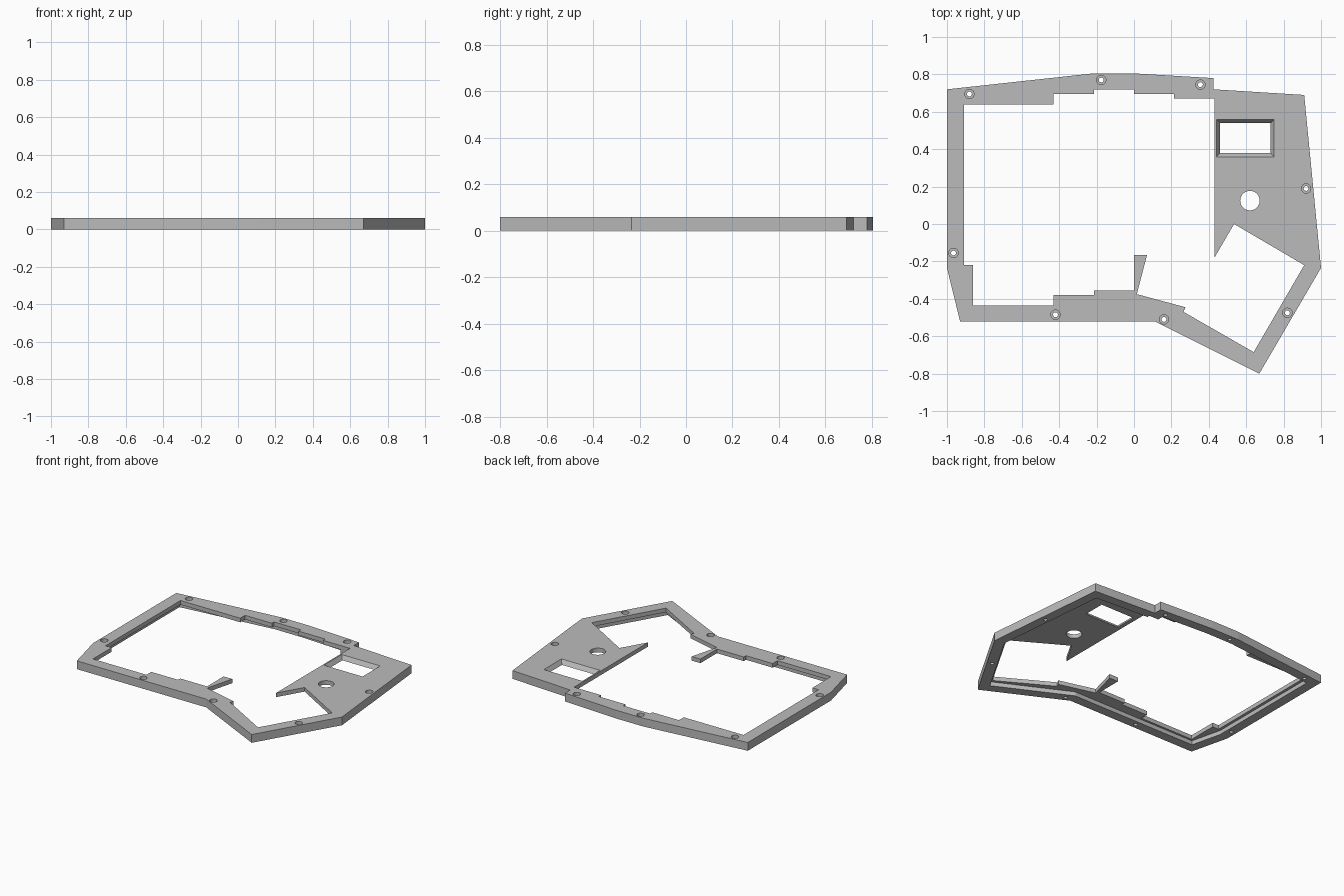
import bpy, bmesh, math
from mathutils import Vector

if "Cube" in bpy.data.objects:
    bpy.data.objects.remove(bpy.data.objects["Cube"])

HEIGHT = 0.06
PLATE_UNDERSIDE = 0.03
RIM_WIDTH = 0.07

OUTLINE = [(-1, .72), (-.22, .805), (0, .805), (.425, .78), (.425, .72), (.91, .69),
           (1, -.235), (.67, -.8), (.11, -.52), (-.93, -.52), (-1, -.235)]

# Stepped opening for the keys, with a narrow tongue and a pointed bay
OPENING = [(-.91, .64), (-.43, .64), (-.43, .695), (-.215, .695), (-.215, .72), (0, .72),
           (0, .695), (.215, .695), (.215, .67), (.43, .67), (.43, -.18), (.535, 0),
           (.91, -.22), (.64, -.685), (.265, -.47), (.275, -.445), (.015, -.375),
           (.07, -.165), (0, -.165), (0, -.355), (-.215, -.355), (-.215, -.38),
           (-.43, -.38), (-.43, -.435), (-.86, -.435), (-.86, -.22), (-.91, -.22)]

SCREWS = [(-.88, .695), (-.175, .77), (.355, .745), (.92, .19),
          (.82, -.475), (.16, -.51), (-.42, -.485), (-.965, -.155)]


def material(name, value):
    mat = bpy.data.materials.new(name)
    mat.use_nodes = True
    colour = (value, value, value, 1)
    mat.diffuse_color = colour
    mat.node_tree.nodes["Principled BSDF"].inputs["Base Color"].default_value = colour
    return mat


def loft(name, bottom, top, low, high):
    """Closed solid between two outlines with the same number of points."""
    bm = bmesh.new()
    a = [bm.verts.new((x, y, low)) for x, y in bottom]
    b = [bm.verts.new((x, y, high)) for x, y in top]
    bm.faces.new(a)
    bm.faces.new(b)
    for i in range(len(a)):
        j = (i + 1) % len(a)
        bm.faces.new((a[i], a[j], b[j], b[i]))
    bmesh.ops.recalc_face_normals(bm, faces=bm.faces)
    mesh = bpy.data.meshes.new(name)
    bm.to_mesh(mesh)
    bm.free()
    obj = bpy.data.objects.new(name, mesh)
    bpy.context.collection.objects.link(obj)
    return obj


def inset(points, distance):
    """Mitred inward offset of a clockwise outline."""
    pts = [Vector(p) for p in points]
    result = []
    for i, p in enumerate(pts):
        d1 = (p - pts[i - 1]).normalized()
        d2 = (pts[(i + 1) % len(pts)] - p).normalized()
        n1, n2 = Vector((d1.y, -d1.x)), Vector((d2.y, -d2.x))
        result.append(p + (n1 + n2) * distance / (1 + n1.dot(n2)))
    return result


def circle(centre, radius, sides=32):
    return [(centre[0] + radius * math.cos(math.tau * i / sides),
             centre[1] + radius * math.sin(math.tau * i / sides)) for i in range(sides)]


def rectangle(left, right, front, back):
    return [(left, front), (right, front), (right, back), (left, back)]


def cut(body, cutter):
    mod = body.modifiers.new("cut", 'BOOLEAN')
    mod.operation = 'DIFFERENCE'
    mod.solver = 'EXACT'
    mod.object = cutter
    bpy.context.view_layer.objects.active = body
    bpy.ops.object.modifier_apply(modifier=mod.name)
    bpy.data.objects.remove(cutter)


def cut_prism(body, points, low, high):
    cut(body, loft("cutter", points, points, low, high))


# Case frame, hollowed from below to leave a rim under a thin plate
frame = loft("case_frame", OUTLINE, OUTLINE, 0, HEIGHT)
cut_prism(frame, inset(OUTLINE, RIM_WIDTH), -.1, PLATE_UNDERSIDE)
cut_prism(frame, OPENING, -.2, .2)

# Display window with sloping sides
cut(frame, loft("cutter", rectangle(.46, .73, .38, .54),
                rectangle(.44, .75, .357, .56), PLATE_UNDERSIDE - .001, HEIGHT + .0005))

# Dial hole
cut_prism(frame, circle((.62, .125), .052, 48), -.1, .1)

# Counterbored screw holes around the rim
for spot in SCREWS:
    cut_prism(frame, circle(spot, .025), PLATE_UNDERSIDE, .1)
    cut_prism(frame, circle(spot, .013), -.1, .1)

frame.data.materials.clear()
frame.data.materials.append(material("light grey plastic", .5))
for face in frame.data.polygons:
    face.material_index = 0
